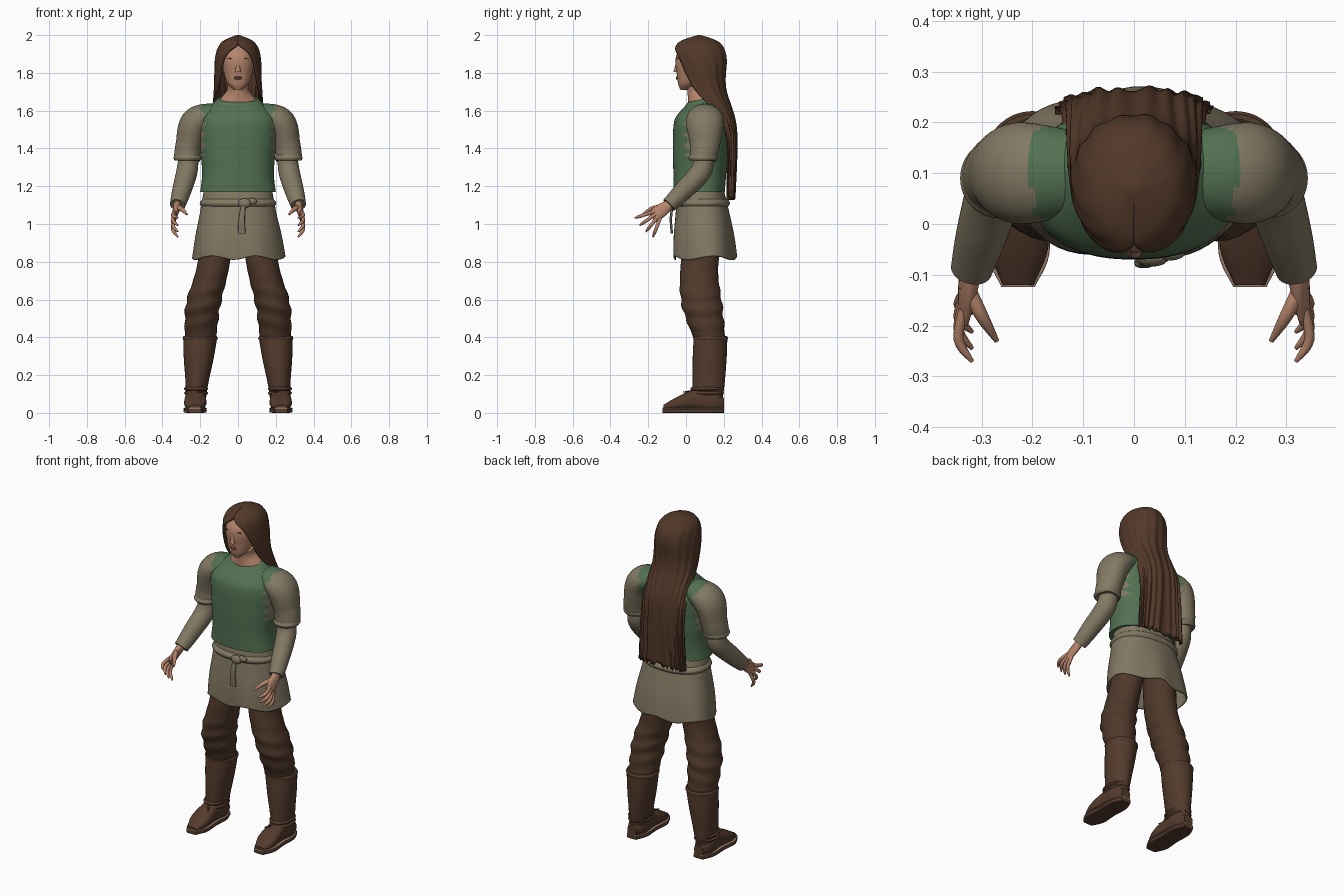
import bpy, bmesh, math
from mathutils import Vector, Matrix

if "Cube" in bpy.data.objects:
    bpy.data.objects.remove(bpy.data.objects["Cube"])


def material(name, *colour):
    mat = bpy.data.materials.new(name)
    mat.use_nodes = True
    mat.diffuse_color = (*colour, 1)
    shader = mat.node_tree.nodes["Principled BSDF"]
    shader.inputs["Base Color"].default_value = (*colour, 1)
    return mat


GREEN = material("vest green", .085, .165, .085)
TAN = material("linen tan", .225, .19, .125)
HAIR = material("hair brown", .085, .04, .022)
CLOTH = material("trouser brown", .078, .04, .023)
LEATHER = material("boot leather", .088, .043, .026)
SKIN = material("skin", .47, .235, .15)
LIP = material("lips", .36, .14, .1)
WHITE = material("eye white", .6, .55, .5)
IRIS = material("iris grey", .1, .14, .15)
WELT = material("boot welt", .3, .19, .13)
X, Y, Z = Matrix.Identity(3)


def finish(name, bm, materials, mirror=False, rule=None, thickness=0):
    """Turn a bmesh into a smooth object, optionally coloured by a rule and mirrored."""
    bmesh.ops.recalc_face_normals(bm, faces=bm.faces)
    if rule:
        for face in bm.faces:
            face.material_index = rule(face.calc_center_median())
    mesh = bpy.data.meshes.new(name)
    bm.to_mesh(mesh)
    bm.free()
    for mat in materials:
        mesh.materials.append(mat)
    part = bpy.data.objects.new(name, mesh)
    bpy.context.collection.objects.link(part)
    bpy.ops.object.select_all(action='DESELECT')
    part.select_set(True)
    bpy.context.view_layer.objects.active = part
    bpy.ops.object.shade_smooth_by_angle(angle=math.radians(50))
    if thickness:
        solid = part.modifiers.new("Thickness", 'SOLIDIFY')
        solid.thickness, solid.offset = thickness, -1
    if mirror:
        part.modifiers.new("Mirror", 'MIRROR')


def spline(values, t):
    """Smooth value at t in 0..1 through evenly spaced numbers or vectors."""
    last = len(values) - 1
    i = min(int(t * last), last - 1)
    t = t * last - i
    a, b, c, d = values[max(i - 1, 0)], values[i], values[i + 1], values[min(i + 2, last)]
    return (b * 2 + (c - a) * t + (a * 2 - b * 5 + c * 4 - d) * t ** 2
            + (b * 3 - a - c * 3 + d) * t ** 3) / 2


def power(value, exponent):
    return math.copysign(abs(value) ** exponent, value)


def loft(name, materials, path, wide, deep=None, axis=None, ref=X, square=1,
         sides=32, steps=24, caps=True, warp=None, **options):
    """Sweep a superellipse along a path; wide lies along ref, deep across it."""
    points = [Vector(p) for p in path]
    centres = [spline(points, i / steps) for i in range(steps + 1)]
    bm = bmesh.new()
    rings = []
    for i, centre in enumerate(centres):
        along = axis or (centres[min(i + 1, steps)] - centres[max(i - 1, 0)]).normalized()
        u = (ref - along * ref.dot(along)).normalized() * spline(wide, i / steps)
        v = along.cross(u).normalized() * spline(deep or wide, i / steps)
        ring = []
        for k in range(sides):
            angle = math.tau * k / sides
            spot = centre + u * power(math.cos(angle), square) + v * power(math.sin(angle), square)
            ring.append(bm.verts.new(warp(spot) if warp else spot))
        rings.append(ring)
    for low, high in zip(rings, rings[1:]):
        for k in range(sides):
            bm.faces.new((low[k - 1], low[k], high[k], high[k - 1]))
    if caps:
        bm.faces.new(rings[0])
        bm.faces.new(rings[-1])
    finish(name, bm, materials, **options)


def band(name, mat, centre, wide, deep, height, bulge, **options):
    """A rounded horizontal strap around a body part."""
    centre, half = Vector(centre), Z * height / 2
    loft(name, [mat], [centre - half, centre + half], (wide, wide + bulge, wide),
         (deep, deep + bulge, deep), axis=Z, sides=64, steps=8, **options)


def ball(name, mat, centre, size, mirror=False):
    bm = bmesh.new()
    place = Matrix.Translation(centre) @ Matrix.Diagonal((*size, 1))
    bmesh.ops.create_uvsphere(bm, u_segments=16, v_segments=10, radius=1, matrix=place)
    finish(name, bm, [mat], mirror)


def sleeve_rule(spot):
    """Zigzag border between the green vest and the tan sleeves."""
    zigzag = abs((spot.z * 18 + spot.y * 6) % 1 - .5) / 20
    edge = .17 + zigzag + max(0, spot.z - 1.58) * .4
    under_arm = spot.z < 1.36 and abs(spot.x) < .21
    return 0 if under_arm or abs(spot.x) < edge else 1


def collar(spot):
    """Dip the neckline at the front."""
    return spot + Z * max(0, spot.z - 1.55) * (spot.y - .08) * 2


def hem(spot):
    """Loose waves that grow towards the skirt hem."""
    wave = math.sin(5 * math.atan2(spot.y - .1, spot.x) + .6)
    out = Vector((spot.x, spot.y - .1, .3)) / 8
    return spot + out * wave * max(0, 1.1 - spot.z)


def folds(spot):
    """Soft cloth folds around the knee."""
    fade = max(0, 1 - abs(spot.z - .55) * 5)
    out = Vector((spot.x - .18, spot.y - .09, 0)).normalized()
    return spot + out * fade * math.sin(spot.z * 75 + spot.x * 18) / 200


# Vest, sleeves and skirt
loft("vest", [GREEN, TAN], [(0, .07, 1.17), (0, .085, 1.66)], (.2, .19, .2, .2, .11),
     (.135, .14, .147, .14, .075), axis=Z, square=.85, sides=96, steps=64,
     warp=collar, rule=sleeve_rule)
loft("sleeve", [GREEN, TAN], [(.1, .1, 1.58), (.22, .1, 1.54), (.26, .1, 1.42), (.27, .09, 1.34)],
     (.08, .1, .08, .07), (.06, .08, .07, .07), ref=Y, sides=64, steps=48,
     mirror=True, rule=sleeve_rule)
band("sleeve_cuff", TAN, (.267, .09, 1.35), .067, .07, .03, .008, mirror=True)
loft("skirt", [TAN], [(0, .08, 1.18), (0, .1, .82)], (.18, .2, .23, .245), (.12, .14, .16, .166),
     axis=Z, square=.88, sides=64, caps=False, warp=hem, thickness=.008)

# Belt with knot and hanging end
band("belt", TAN, (0, .085, 1.11), .188, .133, .045, .015, square=.88)
ball("belt_knot", TAN, (.035, -.066, 1.11), (.034, .018, .026))
ball("belt_loop", TAN, (.07, -.058, 1.12), (.03, .014, .018))
loft("belt_end", [TAN], [(.03, -.07, 1.11), (.02, -.08, 1.03), (.02, -.075, .95)],
     (.012, .02), (.007, .006), square=.7, sides=16)

# Forearm, palm, fingers and thumb
loft("forearm", [TAN], [(.26, .09, 1.38), (.27, .08, 1.28), (.3, -.02, 1.17), (.32, -.09, 1.1)],
     (.05, .056, .05, .041), ref=Y, mirror=True)
loft("palm", [SKIN], [(.32, -.08, 1.11), (.335, -.18, 1.035)], (.024, .036, .034), (.022, .018, .009),
     ref=Y, sides=20, mirror=True)
for i, finger in enumerate(("index", "middle", "ring", "little")):
    angle = math.radians(18 + 17 * i)
    base = Vector((.335, -.185, 1.06)) + Vector((0, .014, -.015)) * i
    reach = Vector((0, -math.cos(angle), -math.sin(angle))) * .09
    loft(finger + "_finger", [SKIN], [base - reach / 5, base + reach / 2 + X / 100, base + reach - X / 60],
         (.01, .01, .009, .004), sides=10, steps=12, mirror=True)
loft("thumb", [SKIN], [(.33, -.12, 1.09), (.3, -.18, 1.08), (.27, -.23, 1.05)],
     (.015, .013, .005), ref=Z, sides=12, mirror=True)

# Neck, head and face
loft("neck", [SKIN], [(0, .09, 1.61), (0, .06, 1.75)], (.11, .1, .06, .055), (.08, .07, .06, .055),
     axis=Z, warp=collar)
loft("head", [SKIN], [(0, -.01, 1.71), (0, .03, 1.8), (0, .06, 1.98)], (.02, .055, .075, .083, .02),
     (.02, .05, .08, .098, .03), axis=Z, square=.92)
loft("nose", [SKIN], [(0, -.045, 1.87), (0, -.055, 1.805)], (.007, .01, .015), (.006, .008, .012),
     axis=Z, sides=16)
for lip, height in (("upper_lip", 1.777), ("lower_lip", 1.769)):
    ball(lip, LIP, (0, -.045, height), (.02, .008, .005))
ball("eye", WHITE, (.032, -.042, 1.856), (.013, .006, .006), True)
ball("iris", IRIS, (.032, -.046, 1.856), (.005, .003, .005), True)
ball("eyebrow", HAIR, (.035, -.045, 1.875), (.02, .006, .003), True)
ball("ear", SKIN, (.083, .05, 1.83), (.01, .02, .03), True)

# Long hair: a parted shell from crown to hem that opens around the face
bm = bmesh.new()
grid, ROWS, COLUMNS = [], 50, 72
for j in range(ROWS + 1):
    t = j / ROWS
    height = spline((2, 1.96, 1.88, 1.72, 1.5, 1.14), t)
    wide = spline((.01, .09, .12, .127, .14, .155), t)
    middle = spline((.07, .07, .075, .1, .2, .215), t)
    deep = spline((.01, .11, .14, .11, .065, .04), t)
    gap = max(0, spline((0, 0, 37, 58, 93, 97), t))
    square = 1 - .4 * t ** 3
    row = []
    for k in range(COLUMNS + 1):
        angle = math.radians(gap + (360 - 2 * gap) * k / COLUMNS)
        strand = (math.sin(k) + math.sin(k * .45) / 2) * t / 180
        ragged = math.sin(k * 2) * max(0, t - .9) / 8
        row.append(bm.verts.new((power(math.sin(angle), square) * (wide + strand / 2),
                                 middle - power(math.cos(angle), square) * (deep + strand),
                                 height + ragged)))
    grid.append(row)
for upper, lower in zip(grid, grid[1:]):
    for k in range(COLUMNS):
        bm.faces.new((upper[k], upper[k + 1], lower[k + 1], lower[k]))
bm.faces.new(grid[0][:-1])
bmesh.ops.remove_doubles(bm, verts=bm.verts, dist=.0002)
finish("long_hair", bm, [HAIR], thickness=.016)

# Trousers
loft("trouser_leg", [CLOTH], [(.1, .1, .98), (.135, .07, .76), (.185, .085, .57), (.2, .13, .37)],
     (.085, .086, .092, .08), (.1, .1, .107, .08), axis=Z, steps=48, warp=folds, mirror=True)

# Boots: shaft, foot, welt, sole and ankle ties
loft("boot_shaft", [LEATHER], [(.2, .13, .4), (.225, .115, .05)], (.09, .08, .06, .052),
     (.089, .09, .085, .075), axis=Z, mirror=True)
band("boot_top", LEATHER, (.2, .13, .395), .087, .086, .025, .006, mirror=True)
FOOT = (.03, .055, .053, .058, .03)
loft("boot_foot", [LEATHER], [(.225, .2, .05), (.225, .05, .07), (.228, -.12, .03)], FOOT,
     (.03, .057, .055, .035, .012), axis=-Y, square=.8, mirror=True)
for layer, mat, height, half in (("boot_welt", WELT, .024, .004), ("boot_sole", LEATHER, .011, .011)):
    loft(layer, [mat], [(.225, .2, height), (.228, -.124, height)], [w + .003 for w in FOOT],
         (half, half), axis=-Y, square=.4, mirror=True)
for tie, height in (("lower_tie", .105), ("upper_tie", .128)):
    band(tie, LEATHER, (.222, .112, height), .056, .081, .018, .008, mirror=True)
loft("tie_end", [LEATHER], [(.22, .03, .115), (.19, -.015, .11)], (.006, .003), ref=Z, sides=8, mirror=True)
